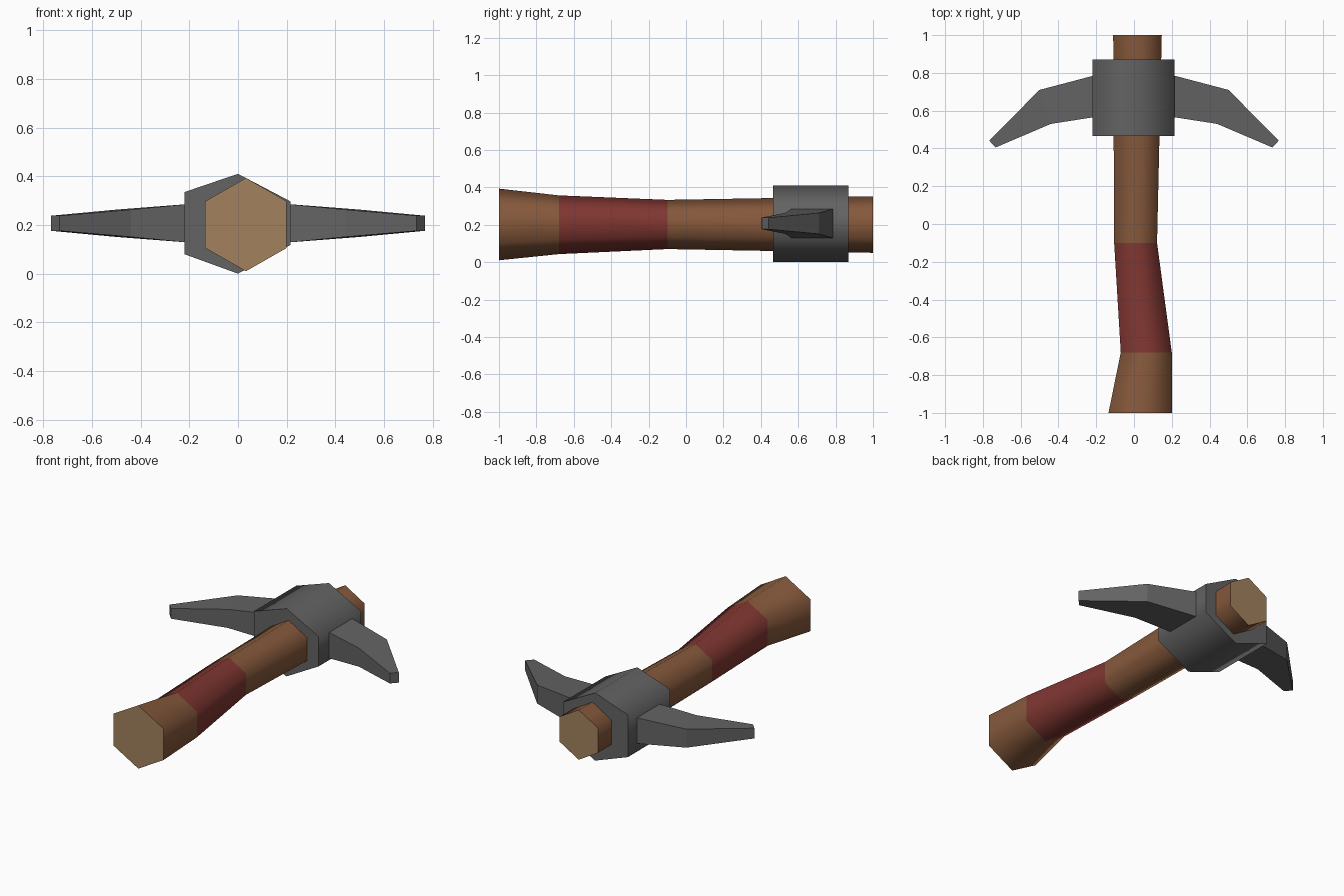
import bpy, bmesh, math

if "Cube" in bpy.data.objects:
    bpy.data.objects.remove(bpy.data.objects["Cube"])


def material(name, rgb):
    m = bpy.data.materials.new(name)
    m.diffuse_color = (*rgb, 1)
    m.use_nodes = True
    m.node_tree.nodes["Principled BSDF"].inputs["Base Color"].default_value = m.diffuse_color
    return m


WOOD = material("brown wood", (0.235, 0.098, 0.044))
GRIP = material("dark red grip", (0.215, 0.037, 0.031))
CUT = material("pale cut wood", (0.36, 0.22, 0.11))
STEEL = material("grey steel", (0.125, 0.125, 0.125))


def loft(name, rings, mats, smooth_angle=None):
    """Bridge matching rings of points and cap both ends."""
    bm = bmesh.new()
    loops = [[bm.verts.new(p) for p in ring] for ring in rings]
    n = len(loops[0])
    for a, b in zip(loops, loops[1:]):
        for i in range(n):
            j = (i + 1) % n
            bm.faces.new((a[i], a[j], b[j], b[i]))
    bm.faces.new(loops[0])
    bm.faces.new(loops[-1])
    bmesh.ops.recalc_face_normals(bm, faces=bm.faces)
    me = bpy.data.meshes.new(name)
    bm.to_mesh(me)
    bm.free()
    for m in mats:
        me.materials.append(m)
    ob = bpy.data.objects.new(name, me)
    bpy.context.collection.objects.link(ob)
    if smooth_angle:
        bpy.ops.object.select_all(action='DESELECT')
        ob.select_set(True)
        bpy.context.view_layer.objects.active = ob
        bpy.ops.object.shade_smooth_by_angle(angle=math.radians(smooth_angle))
    return ob


def hexagon(y, x0, x1, z0, z1):
    """Six-sided section with points at top and bottom."""
    cx, q = (x0 + x1) / 2, (z1 - z0) / 4
    return [(cx, y, z1), (x1, y, z1 - q), (x1, y, z0 + q),
            (cx, y, z0), (x0, y, z0 + q), (x0, y, z1 - q)]


# Bent hexagonal handle
handle = loft("handle", [
    hexagon(-1.0, -0.135, 0.2, 0.01, 0.393),
    hexagon(-0.68, -0.07, 0.2, 0.043, 0.357),
    hexagon(-0.10, -0.105, 0.122, 0.07, 0.333),
    hexagon(1.0, -0.11, 0.147, 0.05, 0.352)], [WOOD, GRIP, CUT], 65)

# Red grip band and pale sawn ends
for f in handle.data.polygons:
    if abs(f.normal.y) > 0.9:
        f.material_index = 2
    elif -0.68 < f.center.y < -0.10:
        f.material_index = 1

# Steel collar around the handle
section = [(0, 0.41), (0.215, 0.297), (0.215, 0.118),
           (0, 0.0), (-0.22, 0.08), (-0.22, 0.335)]
loft("collar", [[(x, y, z) for x, z in section] for y in (0.465, 0.87)],
     [STEEL], 75)

# Two curved tapering picks: inner point, outer point, half thickness
stations = [((0.15, 0.575), (0.15, 0.80), 0.078),
            ((0.215, 0.565), (0.215, 0.785), 0.078),
            ((0.44, 0.53), (0.50, 0.71), 0.056),
            ((0.733, 0.405), (0.767, 0.442), 0.031)]
for side, name in ((1, "right_pick"), (-1, "left_pick")):
    loft(name, [[(side * a[0], a[1], 0.207 - t), (side * b[0], b[1], 0.207 - t),
                 (side * b[0], b[1], 0.207 + t), (side * a[0], a[1], 0.207 + t)]
                for a, b, t in stations], [STEEL])
